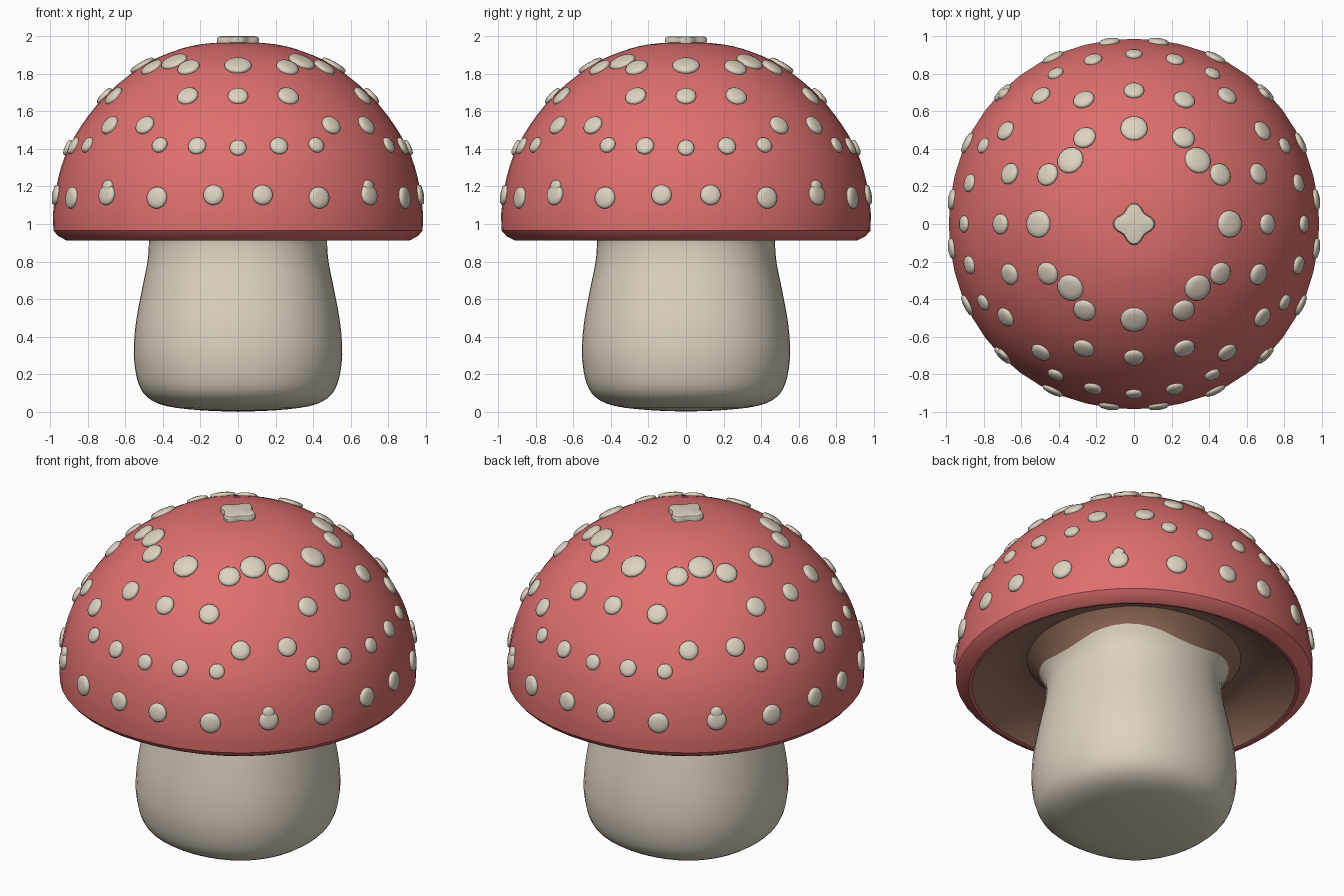
import bpy, bmesh, math
from mathutils import Vector, Matrix

if "Cube" in bpy.data.objects:
    bpy.data.objects.remove(bpy.data.objects["Cube"])


def material(name, colour):
    mat = bpy.data.materials.new(name)
    mat.use_nodes = True
    mat.diffuse_color = (*colour, 1)
    mat.node_tree.nodes["Principled BSDF"].inputs["Base Color"].default_value = (*colour, 1)
    return mat


red = material("cap red", (0.73, 0.16, 0.155))
cream = material("cream", (0.72, 0.645, 0.525))
brown = material("underside brown", (0.31, 0.16, 0.11))


def smooth_curve(points, steps=3):
    """Catmull-Rom curve through the profile points."""
    p = [Vector(q) for q in points]
    p = [2 * p[0] - p[1]] + p + [2 * p[-1] - p[-2]]
    out = []
    for a, b, c, d in zip(p, p[1:], p[2:], p[3:]):
        for i in range(steps):
            t = i / steps
            out.append(0.5 * (2 * b + (c - a) * t + (2 * a - 5 * b + 4 * c - d) * t ** 2
                              + (3 * b - a - 3 * c + d) * t ** 3))
    return out + [p[-2]]


def four_fold(base, swing):
    """Radius factor that varies four times per turn."""
    return lambda a: base + swing * math.cos(4 * a)


def finish(name, bm, mats, angle=35):
    bmesh.ops.remove_doubles(bm, verts=bm.verts, dist=0.0002)
    bmesh.ops.recalc_face_normals(bm, faces=bm.faces)
    mesh = bpy.data.meshes.new(name)
    bm.to_mesh(mesh)
    bm.free()
    for mat in mats:
        mesh.materials.append(mat)
    obj = bpy.data.objects.new(name, mesh)
    bpy.context.collection.objects.link(obj)
    bpy.ops.object.select_all(action="DESELECT")
    obj.select_set(True)
    bpy.context.view_layer.objects.active = obj
    bpy.ops.object.shade_smooth_by_angle(angle=math.radians(angle))


def lathe(bm, profile, segments, radius=four_fold(1, 0), matrix=Matrix(), index=0):
    """Turn a (radius, height) profile around the vertical axis."""
    rings = []
    for r, z in profile:
        ring = []
        for i in range(segments):
            a = math.tau * i / segments
            k = max(r, 0) * radius(a)
            ring.append(bm.verts.new(matrix @ Vector((k * math.cos(a), k * math.sin(a), z))))
        rings.append(ring)
    for lo, hi in zip(rings, rings[1:]):
        for i in range(segments):
            j = (i + 1) % segments
            bm.faces.new((lo[i], lo[j], hi[j], hi[i])).material_index = index


# Stem, slightly squared in plan
stem_profile = smooth_curve([(0, 0), (0.2, 0.008), (0.38, 0.03), (0.48, 0.075), (0.53, 0.15),
                             (0.553, 0.27), (0.553, 0.38), (0.54, 0.5), (0.51, 0.66),
                             (0.482, 0.8), (0.475, 0.92), (0.485, 1.06), (0, 1.1)])
bm = bmesh.new()
lathe(bm, stem_profile, 48, four_fold(1.016, -0.016))
finish("stem", bm, [cream])

# Cap: red dome with a chamfered lip, brown hollow with a collar round the stem
dome = smooth_curve([(0, 1.972), (0.2, 1.957), (0.35, 1.917), (0.51, 1.842), (0.7, 1.69),
                     (0.837, 1.52), (0.922, 1.36), (0.967, 1.2), (0.986, 1.05)])
lip = [dome[-1], (0.983, 0.965), (0.957, 0.935), (0.912, 0.912), (0.895, 0.916)]
hollow = [(0.895, 0.916), (0.87, 0.95), (0.81, 1.01), (0.72, 1.06), (0.64, 1.085),
          (0.59, 1.08), (0.545, 1.04), (0.51, 0.99), (0.485, 0.95), (0.45, 0.95), (0, 1.0)]
cap_plan = four_fold(1.006, -0.006)
bm = bmesh.new()
lathe(bm, dome + lip[1:], 48, cap_plan)
lathe(bm, hollow, 48, cap_plan, index=1)
finish("cap", bm, [red, brown])


def on_dome(z):
    """Radius and outward slope of the dome at a height."""
    for a, b in zip(dome, dome[1:]):
        if b.y <= z <= a.y:
            r = a.x + (b.x - a.x) * (a.y - z) / (a.y - b.y)
            return r, Vector((a.y - b.y, b.x - a.x)).normalized()


# Spots: (height, size, angle), repeated by mirroring and quarter turns
spots = [(1.843, 0.073, 0), (1.832, 0.062, 29.8), (1.863, 0.073, 45),
         (1.68, 0.055, 0), (1.68, 0.058, 22),
         (1.525, 0.055, 36),
         (1.405, 0.045, 0), (1.415, 0.049, 14), (1.42, 0.044, 27.5),
         (1.155, 0.055, 7.7), (1.14, 0.059, 26), (1.155, 0.056, 45), (1.2, 0.035, 45)]
pebble = [(0, -0.02), (0.9, -0.02), (1, 0.0), (0.98, 0.008), (0.88, 0.015), (0.5, 0.02), (0, 0.021)]
bm = bmesh.new()
for z, size, angle in spots:
    r, slope = on_dome(z)
    turns = {round((s * angle + 90 * k) % 360, 2) for s in (1, -1) for k in range(4)}
    for turn in sorted(turns):
        a = math.radians(turn)
        out = Vector((math.cos(a), math.sin(a), 0))
        normal = out * slope.x + Vector((0, 0, slope.y))
        place = Matrix.Translation(out * r * cap_plan(a) + Vector((0, 0, z))) @ \
            normal.to_track_quat("Z", "Y").to_matrix().to_4x4()
        lathe(bm, [(p * size, h) for p, h in pebble], 14, matrix=place)
finish("cap_spots", bm, [cream], 50)

# Four-lobed patch on the crown
patch = [(0, 1.955), (0.095, 1.955), (0.1, 1.985), (0.094, 1.996), (0.08, 2.0), (0, 2.0)]
bm = bmesh.new()
lathe(bm, patch, 32, four_fold(0.97, 0.16))
finish("crown_patch", bm, [cream])
